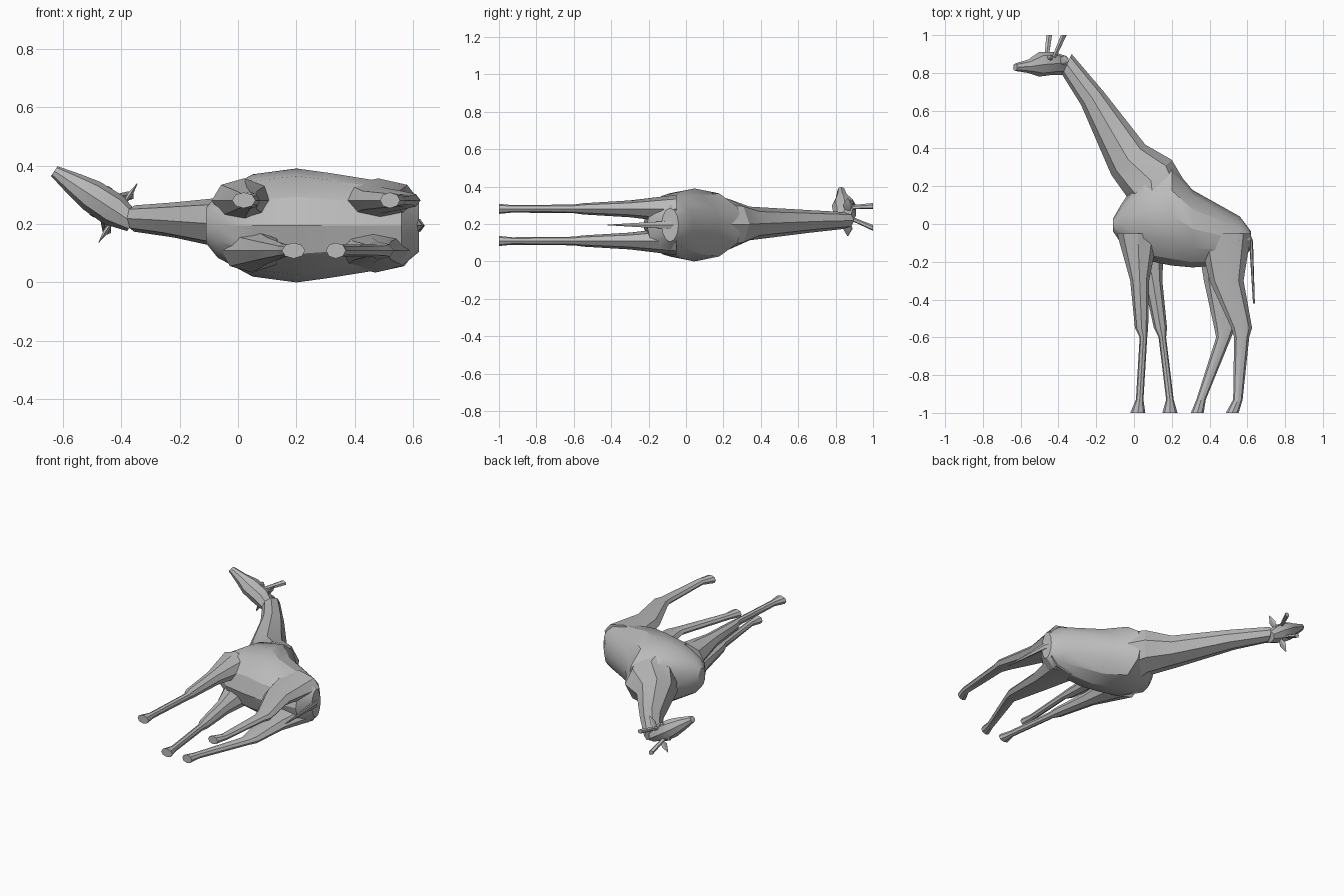
import bpy, bmesh, math
from mathutils import Vector

cube = bpy.data.objects.get("Cube")
if cube:
    bpy.data.objects.remove(cube)

MIDDLE = .195                            # height of the body's plane of symmetry
ACROSS = Vector((0, 0, 1))               # sideways direction of the body
HEAD_SIDE = Vector((.55, 0, .84))        # sideways direction of the turned head
HEAD_FRONT = Vector((-.84, 0, .55))      # direction of the muzzle
CROWNWARD = Vector((0, 1, 0))
NAPE = Vector((-.36, 0, .205))

grey = bpy.data.materials.new("plain_grey")
grey.use_nodes = True
grey.diffuse_color = (.5, .5, .5, 1)
grey.node_tree.nodes["Principled BSDF"].inputs["Base Color"].default_value = grey.diffuse_color


def finish(name, bm):
    """Turn a bmesh into a grey object with sharp creases."""
    bmesh.ops.recalc_face_normals(bm, faces=bm.faces)
    mesh = bpy.data.meshes.new(name)
    bm.to_mesh(mesh)
    bm.free()
    mesh.materials.append(grey)
    part = bpy.data.objects.new(name, mesh)
    bpy.context.collection.objects.link(part)
    bpy.ops.object.select_all(action='DESELECT')
    part.select_set(True)
    bpy.context.view_layer.objects.active = part
    bpy.ops.object.shade_smooth_by_angle(angle=math.radians(28))


def loft(name, sections, sides=8):
    """Skin a list of (centre, half axis, half axis) sections."""
    bm = bmesh.new()
    turns = [math.tau * i / sides for i in range(sides)]
    loops = [[bm.verts.new(centre + first * math.cos(turn) + second * math.sin(turn))
              for turn in turns] for centre, first, second in sections]
    for lower, upper in zip(loops, loops[1:]):
        for i in range(sides):
            j = (i + 1) % sides
            bm.faces.new((lower[i], lower[j], upper[j], upper[i]))
    bm.faces.new(loops[0])
    bm.faces.new(loops[-1])
    finish(name, bm)


def body_section(start, end, half_width, height=MIDDLE):
    """Section spanning two points of the side outline."""
    p, q = Vector((*start, height)), Vector((*end, height))
    return (p + q) / 2, (q - p) / 2, ACROSS * half_width


def head_point(forward, level, outward=0):
    """Point measured along, up and across the turned head."""
    return NAPE + HEAD_FRONT * forward + CROWNWARD * level + HEAD_SIDE * outward


# torso, chest to rump: x, belly, back, half width
torso = [(-.11, -.04, .03, .06), (-.07, -.1, .1, .11), (.05, -.19, .28, .175),
         (.2, -.22, .31, .195), (.31, -.23, .18, .18), (.56, -.21, .04, .14),
         (.62, -.13, -.04, .09)]
loft("torso", [body_section((x, belly), (x, back), half)
               for x, belly, back, half in torso], sides=12)

# neck, shoulders to nape: throat point, mane point, half width
neck = [((-.09, 0), (.3, .17), .17), ((-.02, .12), (.2, .34), .135),
        ((-.12, .26), (.06, .42), .09), ((-.28, .63), (-.16, .7), .06),
        ((-.38, .79), (-.33, .9), .045)]
loft("neck", [body_section(throat, mane, half, MIDDLE + throat[1] * .03)
              for throat, mane, half in neck])

# head, nape to muzzle: distance forward, jaw, crown, half width
head = [(0, .79, .89, .035), (.08, .79, .91, .058), (.17, .78, .91, .055),
        (.24, .8, .87, .04), (.32, .81, .85, .02)]
loft("head", [(head_point(forward, (jaw + crown) / 2), CROWNWARD * (crown - jaw) / 2,
               HEAD_SIDE * half) for forward, jaw, crown, half in head])

# paired horns, ears and eyes
for label, sign in (("right", 1), ("left", -1)):
    horn = [(.1, .88, .035, .013), (.06, 1, .07, .018)]
    loft(label + "_horn", [(head_point(forward, level, out * sign), HEAD_FRONT * thick,
                            HEAD_SIDE * thick * .8) for forward, level, out, thick in horn],
         sides=6)

    ear = [(.03, .01), (.075, .026), (.12, .003)]
    loft(label + "_ear", [(head_point(.06, .865, out * sign), CROWNWARD * wide,
                           HEAD_FRONT * wide * .4) for out, wide in ear], sides=6)

    bm = bmesh.new()
    bmesh.ops.create_icosphere(bm, subdivisions=1, radius=.017)
    bmesh.ops.translate(bm, verts=bm.verts, vec=head_point(.13, .88, .044 * sign))
    finish(label + "_eye", bm)

# legs: shared levels and widths from hip to hoof, with their own bends
LEVELS = (-.05, -.3, -.55, -.6, -.93, -1)
HALF_WIDTHS = (.075, .045, .03, .023, .02, .027)
FRONT_DEPTHS = (.11, .05, .035, .02, .02, .04)
HIND_DEPTHS = (.14, .09, .055, .04, .025, .034)
LEG_SPREAD = .086


def leg(name, sign, depths, bends):
    loft(name, [body_section((x - depth, y), (x + depth, y), half, MIDDLE + sign * LEG_SPREAD)
                for x, y, depth, half in zip(bends, LEVELS, depths, HALF_WIDTHS)])


leg("upper_side_front_leg", 1, FRONT_DEPTHS, (.02, .03, .04, .05, .03, .02))
leg("lower_side_front_leg", -1, FRONT_DEPTHS, (.05, .1, .14, .15, .19, .19))
leg("upper_side_hind_leg", 1, HIND_DEPTHS, (.48, .49, .57, .57, .55, .52))
leg("lower_side_hind_leg", -1, HIND_DEPTHS, (.47, .46, .48, .475, .355, .335))

# tail, root to tip: inner point, outer point, half width
tail = [((.58, -.07), (.61, -.04), .03), ((.61, -.1), (.63, -.09), .024),
        ((.63, -.42), (.64, -.42), .002)]
loft("tail", [body_section(inner, outer, half) for inner, outer, half in tail], sides=6)
